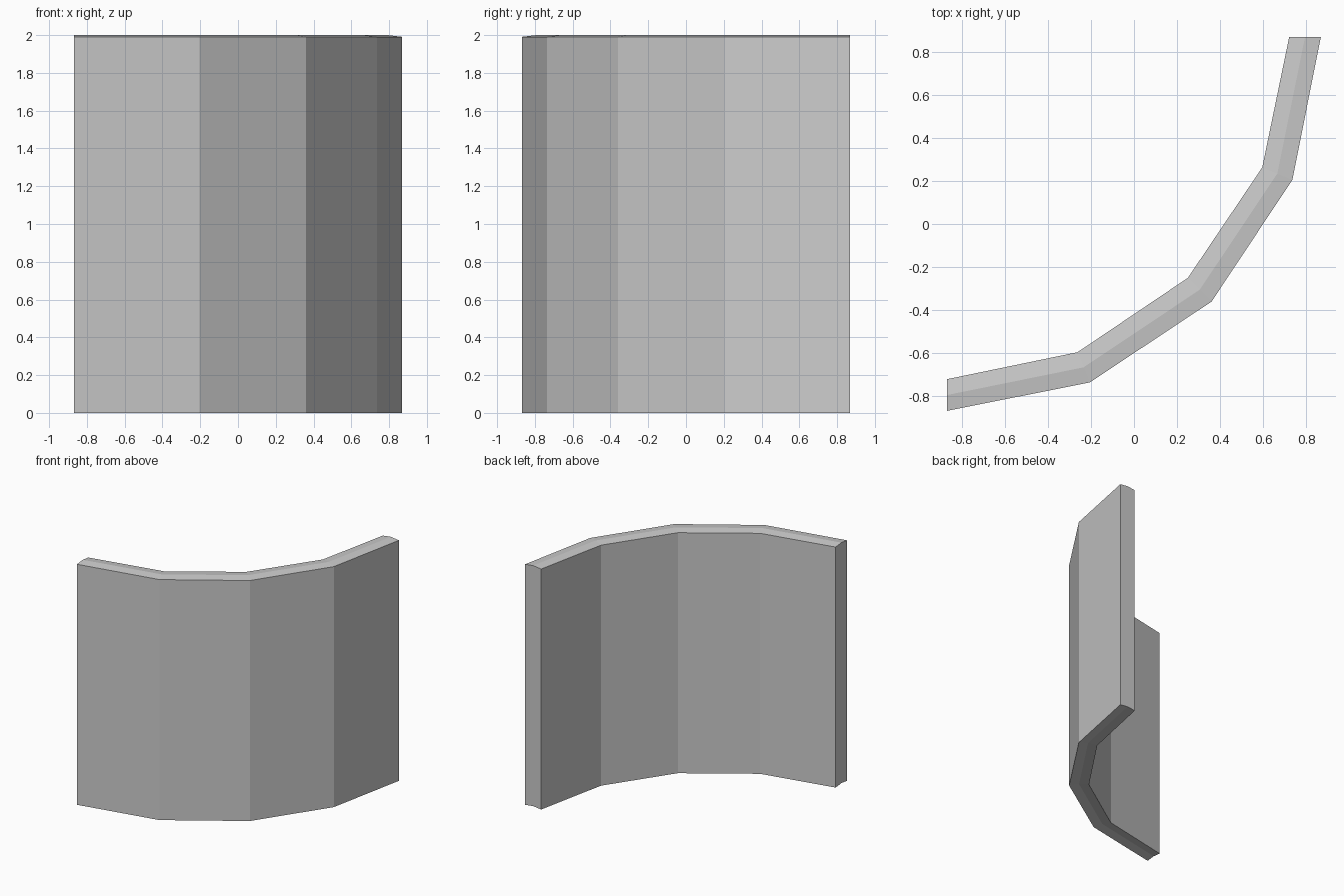
import bpy, bmesh

if "Cube" in bpy.data.objects:
    bpy.data.objects.remove(bpy.data.objects["Cube"])

# Plan of the curved panel: outer, middle and inner lines
outer = [(-0.867, -0.867), (-0.205, -0.735), (0.36, -0.36), (0.735, 0.205), (0.867, 0.867)]
inner = [(-0.867, -0.72), (-0.262, -0.595), (0.25, -0.25), (0.595, 0.262), (0.72, 0.867)]
middle = [((a[0] + b[0]) / 2, (a[1] + b[1]) / 2) for a, b in zip(outer, inner)]
RIDGE = 0.009  # slight crease along the middle of the rims

bm = bmesh.new()
rings = []
for o, m, i in zip(outer, middle, inner):
    # Cross-section at each bend: bottom outer -> bottom inner -> top inner -> top outer
    section = [(o, 0), (m, RIDGE), (i, 0),
               (i, 2 - RIDGE), (m, 2), (o, 2 - RIDGE)]
    rings.append([bm.verts.new((p[0], p[1], z)) for p, z in section])

# Walls and rims between neighbouring sections
for a, b in zip(rings, rings[1:]):
    for k in range(6):
        n = (k + 1) % 6
        bm.faces.new((a[k], a[n], b[n], b[k]))

# End caps, split along the middle line
for r in (rings[0], rings[-1]):
    bm.faces.new((r[0], r[1], r[4], r[5]))
    bm.faces.new((r[1], r[2], r[3], r[4]))

bmesh.ops.recalc_face_normals(bm, faces=bm.faces)
mesh = bpy.data.meshes.new("curved_wall_panel")
bm.to_mesh(mesh)
bm.free()
panel = bpy.data.objects.new("curved_wall_panel", mesh)
bpy.context.collection.objects.link(panel)
